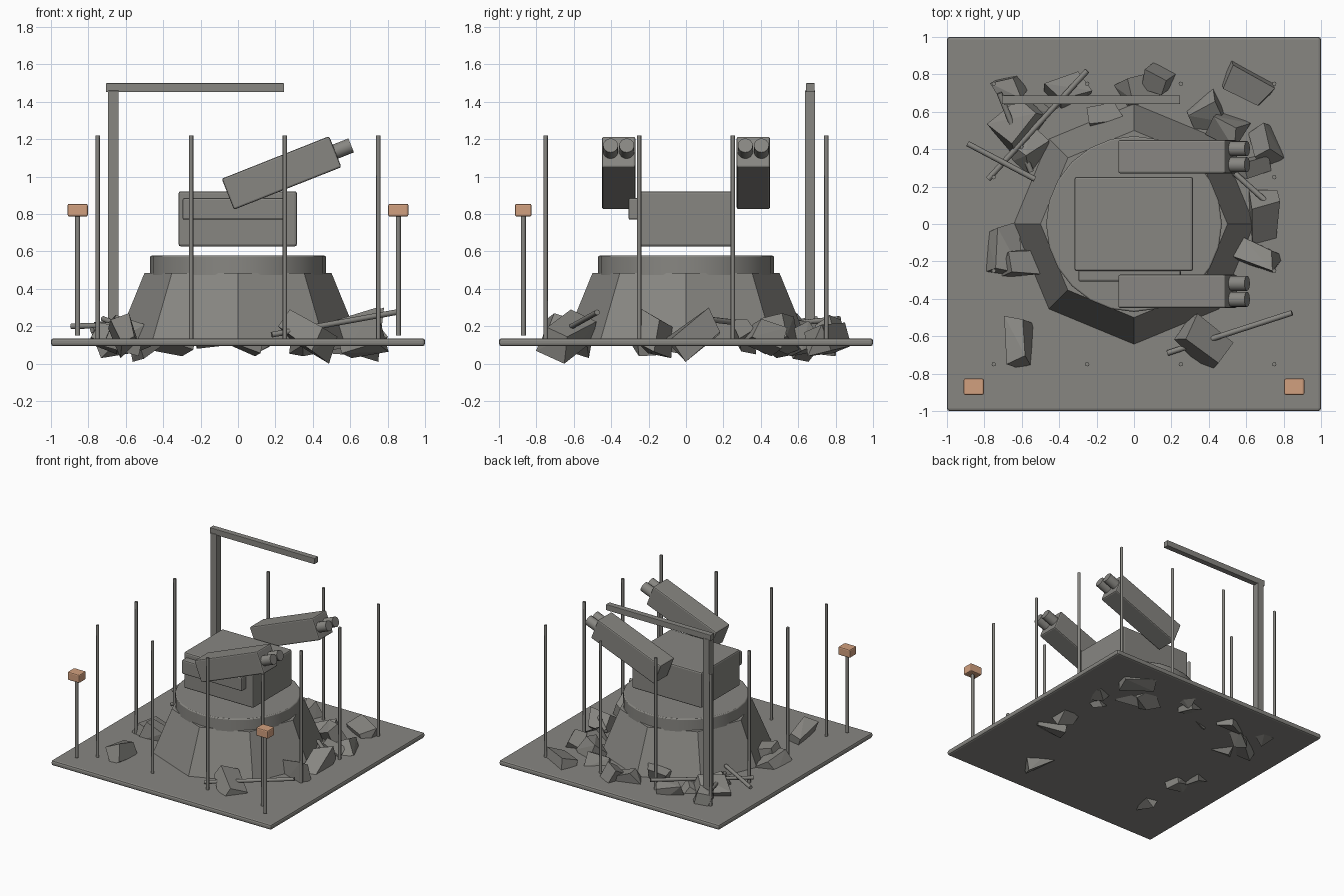
import bpy, bmesh, math, random
from mathutils import Vector, Euler

if "Cube" in bpy.data.objects:
    bpy.data.objects.remove(bpy.data.objects["Cube"])

random.seed(7)


def material(name, rgb):
    m = bpy.data.materials.new(name)
    m.diffuse_color = (*rgb, 1)
    m.use_nodes = True
    m.node_tree.nodes["Principled BSDF"].inputs["Base Color"].default_value = m.diffuse_color
    return m


GREY = material("concrete grey", (0.245, 0.24, 0.222))
ORANGE = material("lamp orange", (0.64, 0.35, 0.21))


def finish(name, bm, mat=GREY, bevel=0, segments=2, smooth=0):
    me = bpy.data.meshes.new(name)
    bm.to_mesh(me)
    bm.free()
    ob = bpy.data.objects.new(name, me)
    bpy.context.collection.objects.link(ob)
    me.materials.append(mat)
    if bevel:
        mod = ob.modifiers.new("bevel", 'BEVEL')
        mod.width, mod.segments, mod.limit_method = bevel, segments, 'ANGLE'
    if smooth:
        bpy.ops.object.select_all(action='DESELECT')
        ob.select_set(True)
        bpy.context.view_layer.objects.active = ob
        bpy.ops.object.shade_smooth_by_angle(angle=math.radians(smooth))
    return ob


def box(name, lo, hi, mat=GREY, bevel=0.0):
    bm = bmesh.new()
    bmesh.ops.create_cube(bm, size=1)
    lo, hi = Vector(lo), Vector(hi)
    for v in bm.verts:
        v.co = (lo + hi) / 2 + v.co * (hi - lo)
    return finish(name, bm, mat, bevel)


def frustum(name, r1, r2, z1, z2, sides, bevel=0.0, smooth=30):
    bm = bmesh.new()
    bmesh.ops.create_cone(bm, cap_ends=True, segments=sides, radius1=r1, radius2=r2, depth=z2 - z1)
    bmesh.ops.translate(bm, verts=bm.verts, vec=(0, 0, (z1 + z2) / 2))
    return finish(name, bm, GREY, bevel, 2, smooth)


def rod(name, a, b, r, sides=8):
    a, b = Vector(a), Vector(b)
    bm = bmesh.new()
    bmesh.ops.create_cone(bm, cap_ends=True, segments=sides, radius1=r, radius2=r, depth=(b - a).length)
    ob = finish(name, bm, GREY, 0, 2, 50)
    ob.location = (a + b) / 2
    ob.rotation_euler = (b - a).to_track_quat('Z', 'Y').to_euler()
    return ob


# ground slab with rounded rim
box("ground_slab", (-1, -1, 0.094), (1, 1, 0.136), bevel=0.014)

# octagonal mound, collar and floating housing
frustum("mound", 0.645, 0.5, 0.13, 0.485, 8)
frustum("collar", 0.47, 0.47, 0.44, 0.578, 24, bevel=0.008)
box("housing", (-0.318, -0.252, 0.627), (0.315, 0.252, 0.922), bevel=0.012)
box("side_panel", (-0.297, -0.308, 0.77), (0.25, -0.245, 0.885), bevel=0.01)

# tilted twin-tube pods
TILT = math.radians(-21.6)
for side in (-1, 1):
    pod = box("launcher_pod", (-0.309, -0.089, -0.089), (0.309, 0.089, 0.089), bevel=0.01)
    pod.location = (0.233, side * 0.36, 1.02)
    pod.rotation_euler = (0, TILT, 0)
    for off in (-0.043, 0.043):
        tube = rod("launcher_tube", (0.28, off, 0), (0.4, off, 0), 0.04, 16)
        tube.parent = pod

# perimeter stakes
ticks = (-0.75, -0.25, 0.25, 0.75)
for x in ticks:
    for y in ticks:
        if max(abs(x), abs(y)) > 0.5:
            rod("perimeter_stake", (x, y, 0.12), (x, y, 1.22), 0.0115)

# lamp posts on the front corners
for s in (-1, 1):
    rod("lamp_post", (s * 0.857, -0.87, 0.15), (s * 0.857, -0.87, 0.82), 0.0135)
    box("lamp_box", (s * 0.857 - 0.054, -0.914, 0.787), (s * 0.857 + 0.054, -0.826, 0.855), ORANGE, 0.009)

# crane mast and arm
box("crane_mast", (-0.695, 0.635, 0.12), (-0.638, 0.691, 1.46), bevel=0.003)
box("crane_arm", (-0.706, 0.642, 1.452), (0.246, 0.688, 1.5), bevel=0.003)

# bent bars lying in the rubble
for a, b in (((0.18, -0.69, 0.155), (0.845, -0.475, 0.275)),
             ((-0.89, 0.43, 0.2), (-0.53, 0.24, 0.21)),
             ((-0.78, 0.24, 0.18), (-0.25, 0.82, 0.24)),
             ((0.54, 0.27, 0.22), (0.73, 0.1, 0.24)),
             ((-0.72, 0.7, 0.24), (-0.55, 0.28, 0.17))):
    rod("loose_bar", a, b, 0.015)


def chunk(x, y, w, d, turn, low, high):
    """Broken block: a skewed, tilted cube fitted between two heights."""
    bm = bmesh.new()
    bmesh.ops.create_cube(bm, size=1)
    tilt = Euler((random.uniform(-0.6, 0.6), random.uniform(-0.6, 0.6), math.radians(turn)))
    for v in bm.verts:
        v.co += Vector([random.uniform(-0.16, 0.16) for _ in range(3)])
        v.co = Vector((v.co.x * w * 0.9, v.co.y * d * 0.9, v.co.z * 0.13))
        v.co.rotate(tilt)
    zs = [v.co.z for v in bm.verts]
    k = (high - low) / (max(zs) - min(zs))
    for v in bm.verts:
        v.co = Vector((x + v.co.x, y + v.co.y, low + (v.co.z - min(zs)) * k))
    bmesh.ops.convex_hull(bm, input=bm.verts)
    bmesh.ops.dissolve_limit(bm, angle_limit=0.05, verts=bm.verts, edges=bm.edges)
    finish("rubble_chunk", bm)


# rubble: x, y, width, depth, turn, lowest and highest point
for spec in ((-0.61, -0.61, 0.10, 0.26, 5, 0.03, 0.27),
             (-0.69, -0.14, 0.15, 0.26, -5, 0.05, 0.22),
             (-0.61, -0.21, 0.18, 0.13, 5, 0.04, 0.26),
             (-0.62, 0.54, 0.26, 0.18, 45, 0.03, 0.27),
             (-0.66, 0.73, 0.13, 0.12, 20, 0.06, 0.24),
             (-0.56, 0.40, 0.13, 0.17, -30, 0.05, 0.23),
             (-0.49, 0.62, 0.17, 0.12, 30, 0.01, 0.22),
             (-0.36, 0.71, 0.20, 0.14, 25, 0.04, 0.22),
             (0.02, 0.72, 0.20, 0.15, 10, 0.04, 0.22),
             (0.13, 0.77, 0.13, 0.12, -25, 0.05, 0.26),
             (0.60, 0.76, 0.25, 0.14, -30, 0.04, 0.22),
             (0.40, 0.60, 0.20, 0.15, 25, 0.04, 0.23),
             (-0.15, 0.57, 0.18, 0.10, 10, 0.08, 0.24),
             (0.49, 0.51, 0.20, 0.12, -30, 0.05, 0.27),
             (0.70, 0.43, 0.10, 0.20, 25, 0.04, 0.24),
             (0.62, 0.31, 0.18, 0.10, 20, 0.05, 0.24),
             (0.70, 0.05, 0.16, 0.25, 5, 0.01, 0.30),
             (0.65, -0.16, 0.26, 0.13, -25, 0.03, 0.30),
             (0.37, -0.63, 0.30, 0.17, -40, 0.0, 0.29)):
    chunk(*spec)
